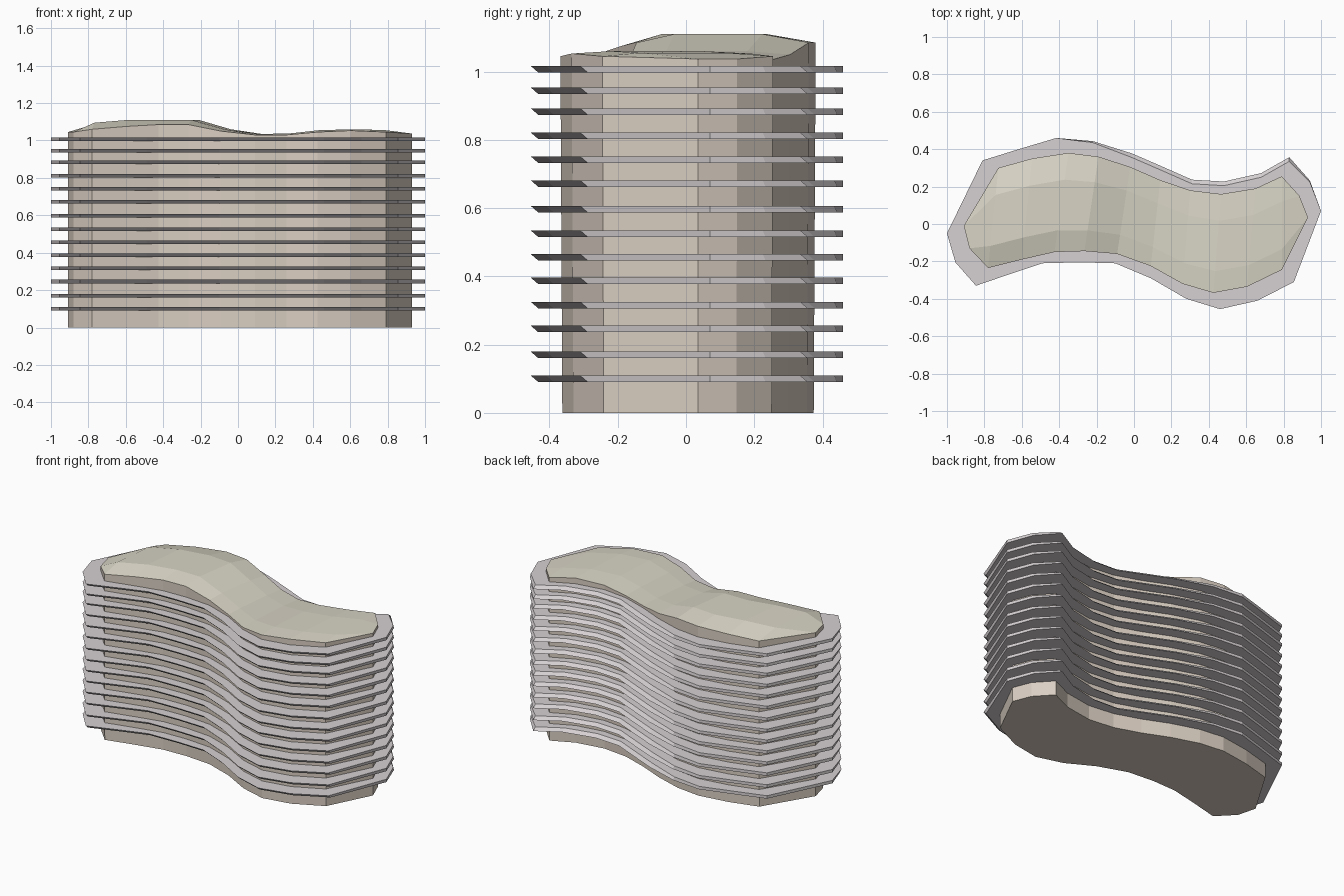
import bpy, bmesh

if "Cube" in bpy.data.objects:
    bpy.data.objects.remove(bpy.data.objects["Cube"])

# Plan outlines: clockwise from the left tip, 24 matching points each
SLAB = [(-1, -.05), (-.81, .34), (-.60, .405), (-.415, .46), (-.22, .435), (-.01, .355),
        (.14, .29), (.31, .215), (.48, .205), (.68, .25), (.83, .335), (.94, .225),
        (1, .07), (.855, -.31), (.66, -.41), (.46, -.455), (.28, -.40), (.09, -.29),
        (-.10, -.21), (-.29, -.205), (-.49, -.21), (-.67, -.27), (-.845, -.33), (-.955, -.205)]
CORE = [(-.91, -.01), (-.725, .30), (-.545, .35), (-.35, .38), (-.19, .36), (-.02, .305),
        (.14, .235), (.30, .18), (.465, .16), (.65, .19), (.79, .255), (.885, .15),
        (.93, .035), (.79, -.245), (.605, -.335), (.425, -.368), (.26, -.32), (.09, -.225),
        (-.09, -.16), (-.265, -.145), (-.425, -.15), (-.60, -.19), (-.78, -.235), (-.88, -.13)]
# Roof heights per column, at the rim and along the raised middle
RIM = [1.06, 1.075, 1.085, 1.085, 1.05, 1.03, 1.03, 1.045, 1.053, 1.045]
CROWN = [1.095, 1.11, 1.11, 1.11, 1.06, 1.035, 1.037, 1.055, 1.06, 1.055]
LEVELS = [.10, .17, .246, .316, .387, .456, .525, .597, .672, .742, .812, .883, .944, 1.007]


def material(name, color):
    m = bpy.data.materials.new(name)
    m.diffuse_color = (*color, 1)
    m.use_nodes = True
    m.node_tree.nodes["Principled BSDF"].inputs["Base Color"].default_value = m.diffuse_color
    return m


def finish(bm, name, mats):
    bmesh.ops.recalc_face_normals(bm, faces=bm.faces)
    me = bpy.data.meshes.new(name)
    bm.to_mesh(me)
    bm.free()
    for m in mats:
        me.materials.append(m)
    ob = bpy.data.objects.new(name, me)
    bpy.context.collection.objects.link(ob)


def walls(bm, low, high):
    n = len(low)
    for i in range(n):
        j = (i + 1) % n
        bm.faces.new((low[i], low[j], high[j], high[i]))


wall_mat = material("wall", (.70, .62, .54))
roof_mat = material("roof", (.69, .66, .56))
slab_mat = material("slab", (.67, .63, .64))

# Building core with a gently domed roof
bm = bmesh.new()
rim_z = [1.045] + RIM + [1.037, 1.037] + RIM[::-1] + [1.045]
low = [bm.verts.new((x, y * .985, 0)) for x, y in CORE]
high = [bm.verts.new((x, y, z)) for (x, y), z in zip(CORE, rim_z)]
bm.faces.new(low)
walls(bm, low, high)
rows = [high[1:11], [], [], high[22:12:-1]]
for row, t in ((1, .27), (2, .78)):
    for a, b, z in zip(rows[0], rows[3], CROWN):
        p = a.co.lerp(b.co, t)
        rows[row].append(bm.verts.new((p.x, p.y, z)))
roof = []
for a, b in zip(rows, rows[1:]):
    for i in range(9):
        roof.append(bm.faces.new((a[i], a[i + 1], b[i + 1], b[i])))
# Roof ends: left tip uses points 0 and 23, right tip uses 11 and 12
for c, p, q in ((0, high[0], high[23]), (9, high[11], high[12])):
    r = [row[c] for row in rows]
    roof += [bm.faces.new((r[0], r[1], p)), bm.faces.new((r[1], r[2], q, p)),
             bm.faces.new((r[2], r[3], q))]
for f in roof:
    f.material_index = 1
finish(bm, "building_core", (wall_mat, roof_mat))

# Overhanging floor slabs; the underside sits slightly towards the back
for k, z in enumerate(LEVELS):
    bm = bmesh.new()
    low, high = [], []
    for i, (x, y) in enumerate(SLAB):
        shift = 0 if i in (0, 1, 2, 3, 12) else .008 if i in (4, 11) else .022
        low.append(bm.verts.new((x, y + shift, z - .0095)))
        high.append(bm.verts.new((x, y, z + .0095)))
    bm.faces.new(low)
    bm.faces.new(high)
    walls(bm, low, high)
    finish(bm, f"floor_slab_{k + 1}", (slab_mat,))
